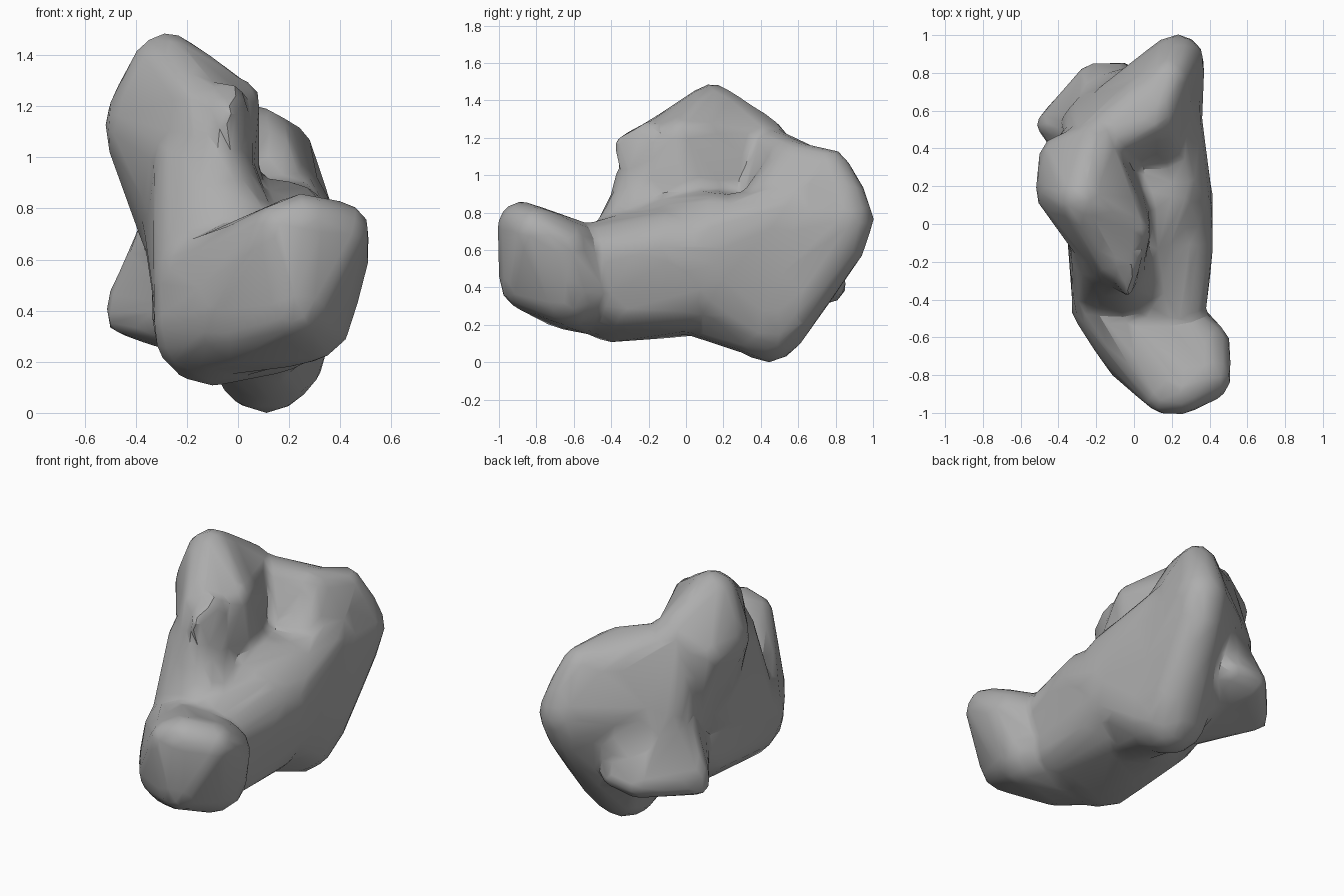
import bpy, bmesh
from mathutils import Matrix, Vector

cube = bpy.data.objects.get("Cube")
if cube:
    bpy.data.objects.remove(cube, do_unlink=True)

# One stone colour
stone = bpy.data.materials.new("grey stone")
stone.use_nodes = True
colour = (0.42, 0.42, 0.42, 1)
stone.diffuse_color = colour
stone.node_tree.nodes["Principled BSDF"].inputs["Base Color"].default_value = colour


def add_lump(target, balls):
    """Wrap a tight skin around a few balls (x, y, z, radius)."""
    lump = bmesh.new()
    for x, y, z, radius in balls:
        place = Matrix.Translation((x, y, z))
        bmesh.ops.create_icosphere(lump, subdivisions=2, radius=radius, matrix=place)
    bmesh.ops.delete(lump, geom=lump.faces[:] + lump.edges[:], context='EDGES_FACES')
    hull = bmesh.ops.convex_hull(lump, input=lump.verts)
    inside = {v for v in hull["geom_interior"] + hull["geom_unused"]
              if isinstance(v, bmesh.types.BMVert)}
    bmesh.ops.delete(lump, geom=list(inside), context='VERTS')
    bmesh.ops.recalc_face_normals(lump, faces=lump.faces)
    part = bpy.data.meshes.new("lump")
    lump.to_mesh(part)
    lump.free()
    target.from_mesh(part)
    bpy.data.meshes.remove(part)


def apply_modifier(obj, kind, **settings):
    modifier = obj.modifiers.new(kind.lower(), kind)
    for key, value in settings.items():
        setattr(modifier, key, value)
    bpy.ops.object.modifier_apply(modifier=modifier.name)


rock = bmesh.new()

# Front head, blunt at the nose and sloping down to one side
add_lump(rock, [(.39, -.81, .7, .13), (.25, -.88, .73, .13), (.16, -.91, .72, .1),
                (.22, -.85, .42, .15), (.25, -.62, .39, .21), (.02, -.62, .39, .23),
                (-.12, -.42, .35, .22), (-.12, -.4, .48, .21), (.36, -.66, .6, .16)])
# Neck running back into the body
add_lump(rock, [(-.1, -.4, .34, .24), (.17, -.42, .55, .22), (.16, -.35, .35, .2),
                (.2, -.1, .6, .23), (.17, 0, .37, .21), (.2, .12, .52, .23),
                (-.1, .1, .39, .25), (-.12, -.2, .6, .22)])
# Slope rising from the neck to the top lobe
add_lump(rock, [(-.13, -.34, .45, .21), (.02, -.36, .6, .18), (-.14, -.15, .95, .2),
                (-.16, .2, .7, .22)])
# Saddle under the top lobe
add_lump(rock, [(-.06, -.17, .7, .2), (-.17, .25, .7, .21), (.18, .15, .72, .19),
                (.12, .5, .62, .23), (.05, -.12, .7, .19)])
# Flank joining the body to the rear keel
add_lump(rock, [(.2, .02, .52, .23), (.19, .12, .64, .23), (.13, .38, .24, .22),
                (.19, .58, .8, .17), (.05, .05, .36, .23), (-.08, .4, .42, .2)])
# Top lobe
add_lump(rock, [(-.28, .14, 1.35, .14), (-.32, .19, 1.12, .21), (-.22, .42, 1.19, .12),
                (-.37, .34, 1.1, .14), (-.13, -.17, 1.17, .12), (.01, -.03, 1.22, .08),
                (-.14, .05, .8, .23), (-.08, -.27, .92, .13), (-.2, .3, .75, .2)])
# Small overhanging tip on the front of the top lobe
add_lump(rock, [(-.04, -.36, 1.17, .03), (-.04, -.2, 1.21, .08), (-.05, -.28, 1, .07)])
# Rear lobe with its steep side and keel
add_lump(rock, [(.23, .86, .76, .15), (.22, .85, .85, .13), (.21, .82, .64, .15),
                (.18, .77, 1.03, .11), (.11, .56, 1.07, .11), (.11, .44, .2, .21),
                (.17, .54, .28, .17), (.17, .3, .6, .19), (-.1, .54, .8, .2)])
# Rear bridge from the top lobe to the rear lobe
add_lump(rock, [(-.24, .41, 1.14, .13), (.08, .54, 1.1, .1), (.18, .75, .98, .13),
                (-.24, .52, .75, .15), (.1, .5, .7, .2)])
# Low spur at the rear side
add_lump(rock, [(-.47, .53, .43, .05), (-.46, .53, .36, .06), (-.21, .77, .4, .09),
                (-.06, .77, .42, .09), (-.14, .3, .4, .2), (-.22, .48, .74, .15)])
# Rear wall above the spur
add_lump(rock, [(-.2, .52, .78, .16), (.1, .68, .68, .18), (-.18, .68, .46, .12),
                (-.02, .5, .4, .2)])

mesh = bpy.data.meshes.new("rock")
rock.to_mesh(mesh)
rock.free()
body = bpy.data.objects.new("rock", mesh)
bpy.context.collection.objects.link(body)
bpy.ops.object.select_all(action='DESELECT')
body.select_set(True)
bpy.context.view_layer.objects.active = body

# Fuse the lumps, soften the joins and cut back to broad facets
apply_modifier(body, 'REMESH', mode='VOXEL', voxel_size=0.025)
apply_modifier(body, 'SMOOTH', factor=0.5, iterations=10)
apply_modifier(body, 'DECIMATE', ratio=0.04)

# Stand on the ground
floor = min(v.co.z for v in mesh.vertices)
mesh.transform(Matrix.Translation(Vector((0, 0, -floor))))

mesh.materials.clear()
mesh.materials.append(stone)
bpy.ops.object.shade_smooth_by_angle(angle=0.5)
